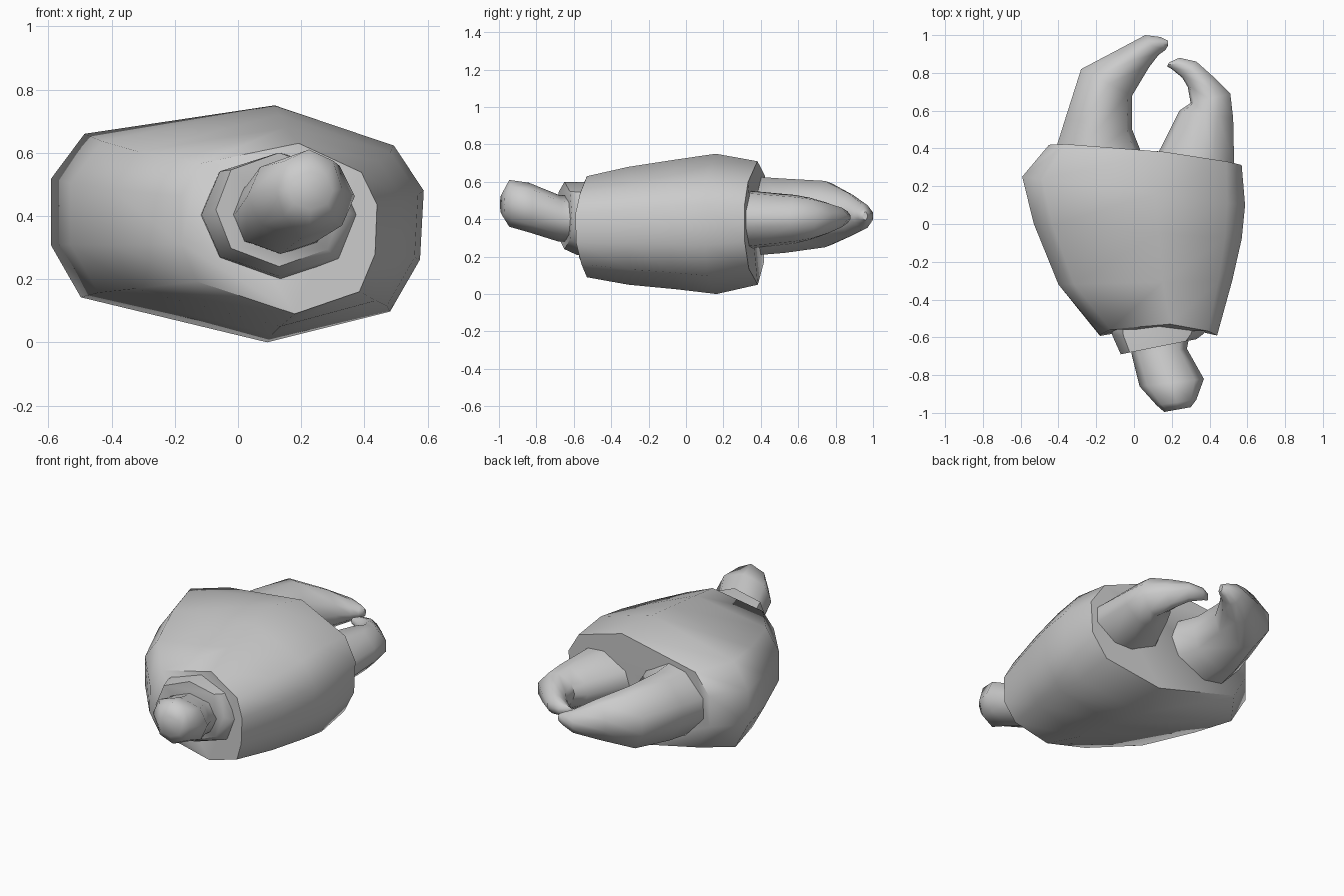
import bpy, bmesh, math

# Unit cross-sections: (left-to-right fraction, bottom-to-top fraction)
SHELL = [(0, .69), (.09, .88), (.6, 1), (.92, .83), (1, .64),
         (.99, .35), (.91, .13), (.58, 0), (.08, .19), (0, .41)]
OVAL = [(0, .5), (.12, .85), (.5, 1), (.86, .86), (1, .5), (.88, .15), (.5, 0), (.12, .16)]
PINCER = [(0, .36), (0, .66), (.28, .96), (.55, 1), (.92, .76),
          (1, .5), (.92, .24), (.55, 0), (.28, .04)]


def loft(name, section, rings, angle):
    """Each ring: left x, left y, right x, right y, bottom z, top z, y shift of top/bottom."""
    bm = bmesh.new()
    loops = []
    for ax, ay, bx, by, zb, zt, bow in rings:
        loops.append([bm.verts.new((ax + (bx - ax) * u,
                                    ay + (by - ay) * u + bow * (2 * w - 1) ** 2,
                                    zb + (zt - zb) * w)) for u, w in section])
    n = len(section)
    for a, b in zip(loops, loops[1:]):
        for i in range(n):
            bm.faces.new((a[i], a[(i + 1) % n], b[(i + 1) % n], b[i]))
    bm.faces.new(loops[0])
    bm.faces.new(loops[-1])
    bmesh.ops.recalc_face_normals(bm, faces=bm.faces)
    me = bpy.data.meshes.new(name)
    bm.to_mesh(me)
    bm.free()
    ob = bpy.data.objects.new(name, me)
    bpy.context.collection.objects.link(ob)
    bpy.ops.object.select_all(action='DESELECT')
    ob.select_set(True)
    bpy.context.view_layer.objects.active = ob
    bpy.ops.object.shade_smooth_by_angle(angle=math.radians(angle))
    return ob


# Broad palm shell
loft("palm", SHELL, [
    (-.18, -.595, .44, -.595, .09, .63, .065),
    (-.40, -.32, .52, -.30, .05, .68, 0),
    (-.53, 0, .57, -.08, .025, .72, 0),
    (-.592, .25, .588, .10, 0, .75, 0),
    (-.45, .415, .57, .31, .05, .71, .03)], 60)

# Collar around the wrist
loft("wrist_collar", OVAL, [
    (-.12, -.54, .39, -.52, .20, .60, 0),
    (-.115, -.59, .37, -.58, .21, .60, 0),
    (-.07, -.69, .33, -.61, .24, .60, 0)], 45)

# Wrist joint knob
loft("wrist_knob", OVAL, [
    (-.04, -.56, .30, -.56, .28, .52, 0),
    (-.01, -.70, .28, -.66, .28, .53, 0),
    (.03, -.86, .37, -.82, .33, .595, 0),
    (.12, -.96, .33, -.93, .36, .61, 0),
    (.16, -.995, .30, -.97, .42, .54, 0)], 60)

# Large fixed pincer
loft("large_pincer", PINCER, [
    (-.43, .33, .06, .33, .205, .63, 0),
    (-.41, .41, .03, .40, .21, .625, 0),
    (-.363, .56, -.01, .50, .22, .617, 0),
    (-.28, .82, -.01, .68, .25, .605, 0),
    (-.10, .915, .08, .83, .305, .54, 0),
    (.06, 1.0, .13, .895, .35, .48, 0),
    (.14, .99, .165, .92, .38, .455, 0),
    (.18, .97, .18, .945, .395, .44, 0)], 50)

# Small movable pincer, curling the other way
loft("small_pincer", PINCER, [
    (.53, .25, .08, .30, .24, .555, 0),
    (.53, .32, .14, .40, .245, .55, 0),
    (.525, .56, .24, .60, .27, .53, 0),
    (.51, .69, .30, .64, .29, .515, 0),
    (.42, .78, .285, .725, .32, .49, 0),
    (.33, .86, .255, .775, .355, .465, 0),
    (.24, .88, .20, .82, .375, .445, 0),
    (.185, .855, .175, .835, .39, .43, 0)], 50)
